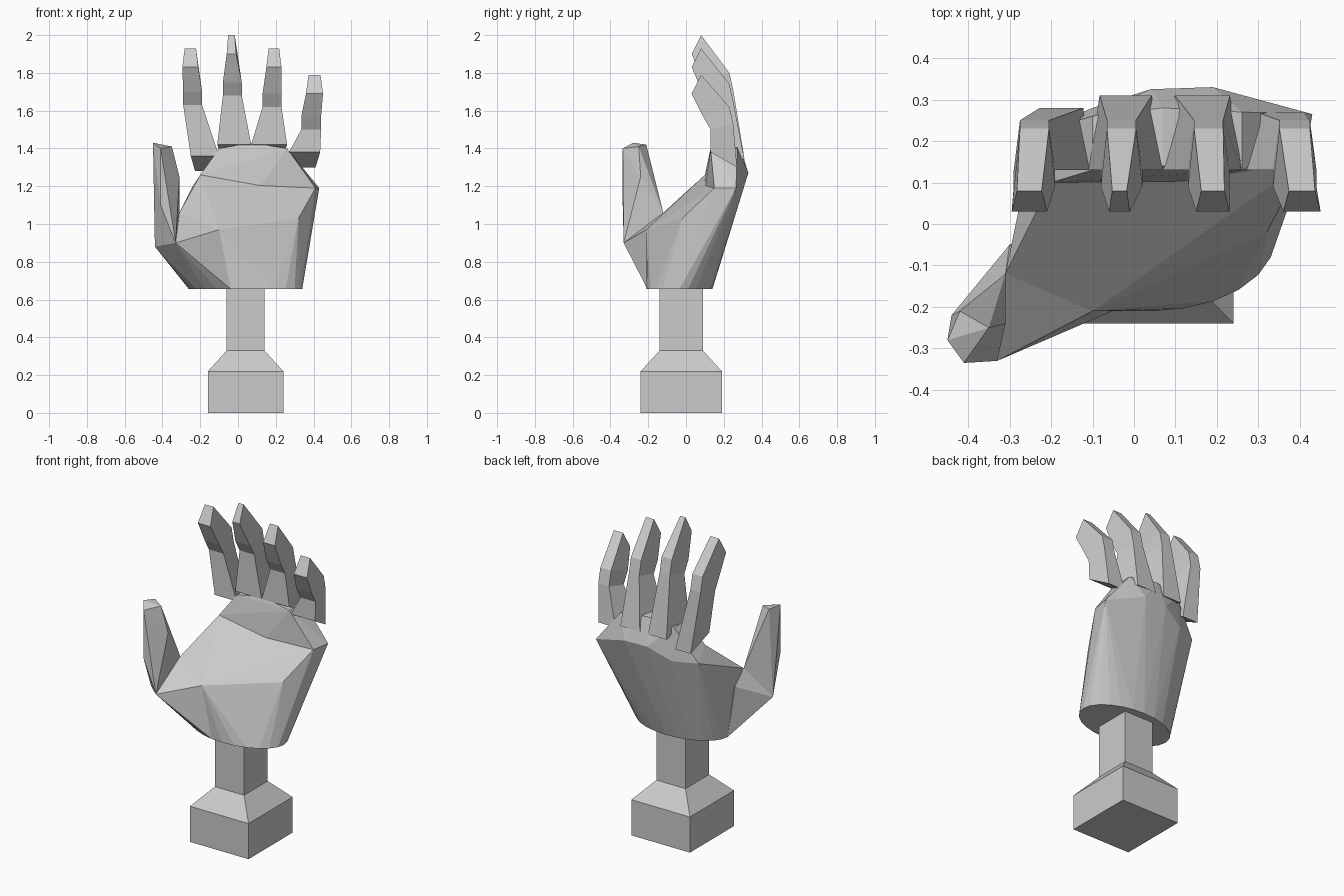
import bpy, bmesh
from math import cos, sin, pi

cube = bpy.data.objects.get("Cube")
if cube:
    bpy.data.objects.remove(cube, do_unlink=True)

grey = bpy.data.materials.new("plain_grey")
grey.use_nodes = True
GREY = (0.6, 0.6, 0.6, 1)
grey.diffuse_color = GREY
grey.node_tree.nodes["Principled BSDF"].inputs["Base Color"].default_value = GREY


def finish(name, bm):
    """Turn a bmesh into a flat-shaded grey object."""
    bmesh.ops.recalc_face_normals(bm, faces=bm.faces[:])
    mesh = bpy.data.meshes.new(name)
    bm.to_mesh(mesh)
    bm.free()
    mesh.materials.append(grey)
    obj = bpy.data.objects.new(name, mesh)
    bpy.context.collection.objects.link(obj)
    return obj


def hull(name, points):
    """Faceted solid wrapped around a few corner points."""
    bm = bmesh.new()
    for p in points:
        bm.verts.new(p)
    bmesh.ops.convex_hull(bm, input=bm.verts[:])
    bmesh.ops.delete(bm, geom=[v for v in bm.verts if not v.link_faces], context='VERTS')
    return finish(name, bm)


def loft(name, rings):
    """Skin between rings of equal length and cap both ends."""
    bm = bmesh.new()
    loops = [[bm.verts.new(p) for p in ring] for ring in rings]
    for low, high in zip(loops, loops[1:]):
        for i in range(len(low)):
            j = (i + 1) % len(low)
            bm.faces.new((low[i], low[j], high[j], high[i]))
    bm.faces.new(loops[0])
    bm.faces.new(loops[-1])
    return finish(name, bm)


def rectangle(x0, x1, y0, y1, z):
    return [(x0, y0, z), (x1, y0, z), (x1, y1, z), (x0, y1, z)]


# Stand: square foot, sloped shoulder, post
foot = (-0.16, 0.24, -0.24, 0.19)
post = (-0.06, 0.14, -0.14, 0.09)
loft("stand", [rectangle(*foot, 0), rectangle(*foot, 0.22),
               rectangle(*post, 0.33), rectangle(*post, 0.7)])

# Wrist outline shared by the palm
wrist = [(0.04 + 0.3 * cos(pi * i / 12), -0.035 + 0.175 * sin(pi * i / 12), 0.655)
         for i in range(24)]

# Corners shared between neighbouring parts
pad_top = (-0.1, -0.21, 0.97)
thumb_web = (-0.31, -0.12, 1.06)
thumb_outer = (-0.44, -0.22, 0.88)
thumb_front = (-0.33, -0.33, 0.9)
index_crease = (-0.2, 0.1, 1.26)
middle_crease = (0.1, 0.1, 1.18)
little_crease = (0.41, 0.15, 1.19)
knuckles = [(-0.24, 0.22, 1.2), (-0.1, 0.28, 1.2), (0.04, 0.325, 1.27),
            (0.19, 0.33, 1.27), (0.43, 0.265, 1.19)]

# Lower palm, leaning back from the wrist
hull("lower_palm", wrist + knuckles + [
    pad_top, thumb_web, index_crease, middle_crease, little_crease,
    (0.05, -0.16, 0.85), (0.32, -0.02, 1.03)])

# Upper palm, ending in the gaps between the fingers
hull("upper_palm", knuckles + [
    index_crease, middle_crease, little_crease,
    (-0.1, 0.13, 1.4), (0.07, 0.14, 1.43), (0.26, 0.13, 1.4),
    (-0.1, 0.26, 1.4), (0.07, 0.28, 1.43), (0.26, 0.27, 1.4)])

# Fleshy pad below the thumb, then the thumb
hull("thumb_pad", wrist[12:18] + [pad_top, thumb_web, thumb_outer, thumb_front,
                                  (-0.3, -0.05, 0.97)])
hull("thumb", [thumb_web, thumb_outer, thumb_front,
               (-0.41, -0.335, 1.1), (-0.31, -0.24, 1.25),
               (-0.45, -0.28, 1.43), (-0.42, -0.21, 1.42),
               (-0.35, -0.25, 1.41), (-0.41, -0.335, 1.4)])


def finger(name, root, joint, tip, top, joint_z, root_z, back):
    """Curled finger; root, joint and tip are (left, right) x limits."""
    def ring(span, front_y, front_z, back_y, back_z):
        a, b = span
        inset = 0.15 * (b - a)
        return [(a, front_y, front_z), (b, front_y, front_z),
                (b - inset, back_y, back_z), (a + inset, back_y, back_z)]
    loft(name, [ring(root, 0.13, root_z, back, root_z - 0.08),
                ring(joint, 0.13, joint_z - 0.09, 0.25, joint_z - 0.06),
                ring(joint, 0.09, joint_z - 0.02, 0.23, joint_z + 0.03),
                ring(tip, 0.03, top - 0.1, 0.08, top)])


finger("index_finger", (-0.25, -0.1), (-0.29, -0.19), (-0.295, -0.21), 1.93, 1.72, 1.36, 0.28)
finger("middle_finger", (-0.11, 0.07), (-0.08, 0.02), (-0.06, -0.01), 2.0, 1.77, 1.42, 0.31)
finger("ring_finger", (0.07, 0.26), (0.13, 0.23), (0.15, 0.23), 1.93, 1.71, 1.42, 0.31)
finger("little_finger", (0.27, 0.435), (0.335, 0.44), (0.36, 0.45), 1.79, 1.59, 1.38, 0.27)
